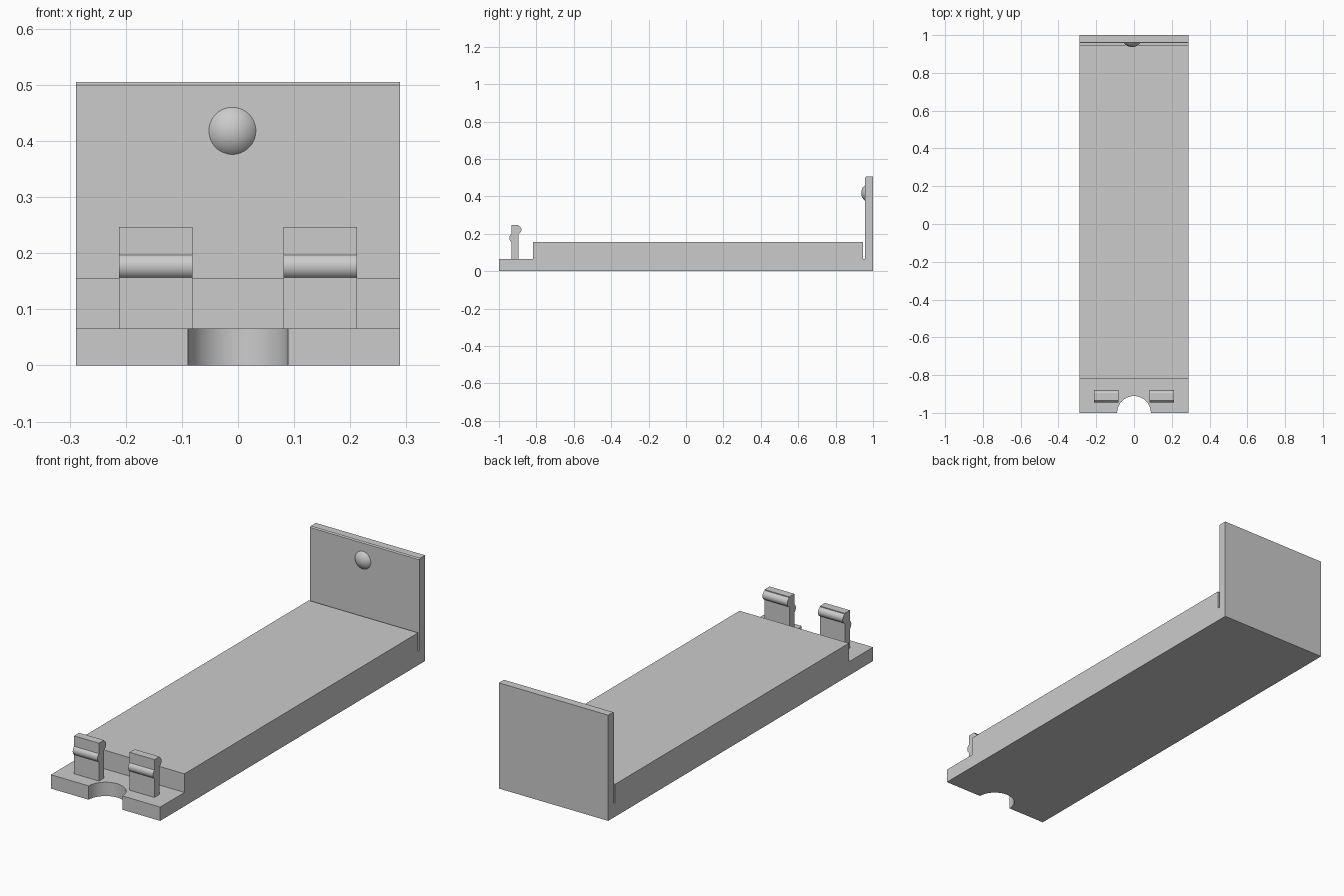
import bpy, bmesh, math
from mathutils import Vector

if "Cube" in bpy.data.objects:
    bpy.data.objects.remove(bpy.data.objects["Cube"], do_unlink=True)

grey = bpy.data.materials.new("light grey")
grey.use_nodes = True
colour = (0.6, 0.6, 0.6, 1)
grey.diffuse_color = colour
grey.node_tree.nodes["Principled BSDF"].inputs["Base Color"].default_value = colour


def finish(name, bm):
    """Turn a bmesh into a grey object with sharp edges kept."""
    bmesh.ops.recalc_face_normals(bm, faces=bm.faces)
    mesh = bpy.data.meshes.new(name)
    bm.to_mesh(mesh)
    bm.free()
    mesh.materials.append(grey)
    obj = bpy.data.objects.new(name, mesh)
    bpy.context.collection.objects.link(obj)
    return obj


def smooth(obj):
    bpy.ops.object.select_all(action="DESELECT")
    obj.select_set(True)
    bpy.context.view_layer.objects.active = obj
    bpy.ops.object.shade_smooth_by_angle(angle=math.radians(30))


def extrude_x(name, profile, x0, x1):
    """Extrude a (y, z) outline along x."""
    bm = bmesh.new()
    face = bm.faces.new([bm.verts.new((x0, y, z)) for y, z in profile])
    ext = bmesh.ops.extrude_face_region(bm, geom=[face])
    verts = [v for v in ext["geom"] if isinstance(v, bmesh.types.BMVert)]
    bmesh.ops.translate(bm, verts=verts, vec=(x1 - x0, 0, 0))
    return finish(name, bm)


def bulge(y, z, reach, half, side, steps=12):
    """Circular arc bulging out of a vertical wall, from bottom to top."""
    r = (half ** 2 + reach ** 2) / (2 * reach)
    a = math.asin(min(1, half / r))
    pts = []
    for i in range(steps + 1):
        t = -a + 2 * a * i / steps
        pts.append((y + side * (r * math.cos(t) - r + reach), z + r * math.sin(t)))
    return pts


LIP, DECK, TOP, HALF = 0.066, 0.155, 0.505, 0.289

# Tray: front lip, raised deck, narrow slot and upright end plate
tray = extrude_x("tray", [
    (-1, 0), (1, 0), (1, TOP), (0.962, TOP), (0.957, 0.5), (0.957, LIP),
    (0.947, LIP), (0.947, DECK), (-0.817, DECK), (-0.817, LIP), (-1, LIP)],
    -HALF, HALF)

# Round notch in the lip
bm = bmesh.new()
bmesh.ops.create_cone(bm, cap_ends=True, segments=64, radius1=0.089,
                      radius2=0.089, depth=0.4)
bmesh.ops.translate(bm, verts=bm.verts, vec=(0, -1, 0))
cutter = finish("notch_cutter", bm)
cutter.hide_render = True
cut = tray.modifiers.new("notch", "BOOLEAN")
cut.operation, cut.solver, cut.object = "DIFFERENCE", "EXACT", cutter
bpy.context.view_layer.objects.active = tray
bpy.ops.object.modifier_apply(modifier="notch")
bpy.data.objects.remove(cutter, do_unlink=True)
smooth(tray)

# Snap clips with a rounded ridge on each face
FRONT, BACK = -0.934, -0.896
clip = ([(FRONT, LIP), (BACK, LIP)]
        + bulge(BACK, 0.221, 0.016, 0.022, 1)
        + [(BACK, 0.247), (FRONT, 0.247)]
        + bulge(FRONT, 0.177, 0.011, 0.02, -1)[::-1])
for name, side in (("left_clip", 1), ("right_clip", -1)):
    smooth(extrude_x(name, clip, side * 0.081, side * 0.212))

# Domed button on the end plate
reach, rim, wall = 0.02, 0.042, 0.957
r = (rim ** 2 + reach ** 2) / (2 * reach)
bm = bmesh.new()
bmesh.ops.create_uvsphere(bm, u_segments=48, v_segments=32, radius=r)
bmesh.ops.translate(bm, verts=bm.verts, vec=(-0.01, wall - reach + r, 0.418))
bmesh.ops.bisect_plane(bm, geom=bm.verts[:] + bm.edges[:] + bm.faces[:],
                       plane_co=Vector((0, wall + 0.002, 0)),
                       plane_no=Vector((0, 1, 0)), clear_outer=True)
bmesh.ops.holes_fill(bm, edges=[e for e in bm.edges if e.is_boundary], sides=0)
smooth(finish("domed_button", bm))
